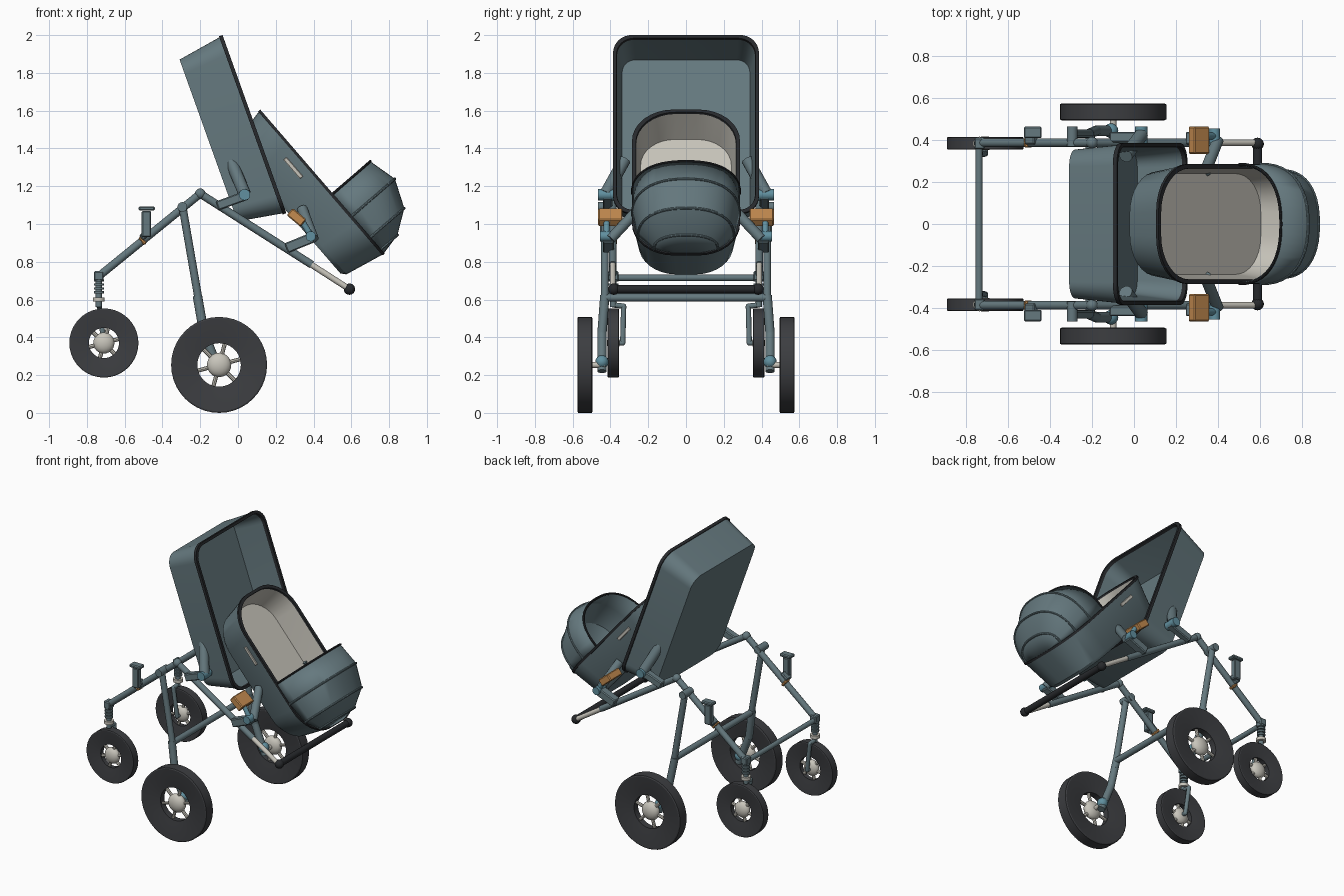
import bpy, bmesh, math
from mathutils import Vector, Matrix

cube = bpy.data.objects.get("Cube")
if cube:
    bpy.data.objects.remove(cube, do_unlink=True)


def material(name, rgb):
    m = bpy.data.materials.new(name)
    m.use_nodes = True
    m.diffuse_color = (*rgb, 1)
    m.node_tree.nodes["Principled BSDF"].inputs["Base Color"].default_value = (*rgb, 1)
    return m


TEAL = material("grey teal", (0.13, 0.19, 0.21))
BLUE = material("pin blue", (0.12, 0.28, 0.35))
BLACK = material("trim black", (0.02, 0.022, 0.025))
TYRE = material("tyre grey", (0.045, 0.047, 0.052))
CREAM = material("cream", (0.58, 0.56, 0.5))
ORANGE = material("orange", (0.55, 0.26, 0.08))
made = []


def finish(name, bm, *mats):
    bmesh.ops.recalc_face_normals(bm, faces=bm.faces)
    mesh = bpy.data.meshes.new(name)
    bm.to_mesh(mesh)
    bm.free()
    for m in mats:
        mesh.materials.append(m)
    ob = bpy.data.objects.new(name, mesh)
    bpy.context.collection.objects.link(ob)
    made.append(ob)
    return ob


def tube(name, pts, r, mat, sides=14):
    """Straight pipes through the points, with ball joints at the bends."""
    bm = bmesh.new()
    pts = [Vector(p) for p in pts]
    for a, b in zip(pts, pts[1:]):
        turn = (b - a).to_track_quat('Z', 'Y').to_matrix().to_4x4()
        bmesh.ops.create_cone(bm, cap_ends=True, segments=sides, radius1=r, radius2=r,
                              depth=(b - a).length,
                              matrix=Matrix.Translation((a + b) / 2) @ turn)
    for p in pts[1:-1]:
        bmesh.ops.create_uvsphere(bm, u_segments=sides, v_segments=8, radius=r,
                                  matrix=Matrix.Translation(p))
    return finish(name, bm, mat)


def ball(name, p, r, mat, squash=1):
    bm = bmesh.new()
    bmesh.ops.create_uvsphere(bm, u_segments=20, v_segments=12, radius=r,
                              matrix=Matrix.Translation(p) @ Matrix.Diagonal((1, squash, 1, 1)))
    return finish(name, bm, mat)


def box(name, p, size, mat, tilt=0, bevel=0.006):
    """Bevelled box, its x end raised by tilt degrees."""
    bm = bmesh.new()
    bmesh.ops.create_cube(bm, size=1, matrix=Matrix.Diagonal((*size, 1)))
    bmesh.ops.bevel(bm, geom=bm.edges[:], offset=bevel, segments=1, affect='EDGES')
    bm.transform(Matrix.Translation(p) @ Matrix.Rotation(math.radians(-tilt), 4, 'Y'))
    return finish(name, bm, mat)


def frame(origin, along):
    """Maps (along, across, out of the opening) to the world."""
    o, u = Vector(origin), Vector(along).normalized()
    n = Vector((-u.z, 0, u.x))
    return lambda a, y, h: o + u * a + Vector((0, y, 0)) + n * h


def basin(name, at, sections, mats):
    """Lofted rounded rectangles: (height, start, end, half width, radius, material)."""
    bm = bmesh.new()
    loops = []
    for h, a0, a1, w, r, _ in sections:
        loop = []
        for q, (ca, cy) in enumerate(((a1 - r, w - r), (a0 + r, w - r),
                                      (a0 + r, r - w), (a1 - r, r - w))):
            for k in range(9):
                t = (q + k / 8) * math.pi / 2
                loop.append(bm.verts.new(at(ca + r * math.cos(t), cy + r * math.sin(t), h)))
        loops.append(loop)
    bm.faces.new(loops[0])
    for sec, a, b in zip(sections[1:], loops, loops[1:]):
        for i in range(len(a)):
            j = (i + 1) % len(a)
            bm.faces.new((a[i], a[j], b[j], b[i])).material_index = sec[5]
    bm.faces.new(loops[-1]).material_index = sections[-1][5]
    return finish(name, bm, *mats)


# Large seat tub
tub = frame((-0.08, 0, 1.995), (0.335, 0, -0.935))
basin("seat_tub", tub, [
    (-0.258, 0.04, 0.95, 0.355, 0.08, 0), (-0.02, 0, 0.99, 0.378, 0.1, 0),
    (-0.02, -0.006, 0.996, 0.386, 0.1, 1), (0, -0.006, 0.996, 0.386, 0.1, 1),
    (0, 0.012, 0.978, 0.368, 0.09, 1), (-0.02, 0.014, 0.976, 0.365, 0.09, 1),
    (-0.235, 0.05, 0.94, 0.338, 0.07, 0)], (TEAL, BLACK))

# Carry cot with a pale lining
cot = frame((0.12, 0, 1.603), (0.654, 0, -0.757))
basin("carry_cot", cot, [
    (-0.246, 0.07, 0.93, 0.235, 0.18, 0), (-0.225, 0.045, 0.955, 0.25, 0.2, 0),
    (-0.015, 0, 1, 0.28, 0.22, 0), (-0.015, -0.004, 1.004, 0.286, 0.22, 1),
    (0, -0.004, 1.004, 0.286, 0.22, 1), (0, 0.015, 0.985, 0.266, 0.21, 1),
    (-0.012, 0.017, 0.983, 0.264, 0.21, 1), (-0.18, 0.05, 0.95, 0.24, 0.18, 2)],
    (TEAL, BLACK, CREAM))

# Hood: arches across the cot joined by straight panels
arches = [(0.585, 0.285, 0.262), (0.74, 0.285, 0.3), (0.89, 0.255, 0.236),
          (0.974, 0.17, 0.116), (1.0, 0.07, 0.0)]


def arch(a, w, h, n=24):
    pts = []
    for i in range(n + 1):
        t = math.pi * i / n
        c, s = math.cos(t), math.sin(t)
        pts.append(cot(a, w * math.copysign(abs(c) ** 0.85, c), h * max(s, 0) ** 0.85))
    return pts


bm = bmesh.new()
rows = [[bm.verts.new(p) for p in arch(*a)] for a in arches]
for r0, r1 in zip(rows, rows[1:]):
    for i in range(len(r0) - 1):
        bm.faces.new((r0[i], r0[i + 1], r1[i + 1], r1[i]))
hood = finish("hood", bm, TEAL)
mod = hood.modifiers.new("thickness", 'SOLIDIFY')
mod.thickness = 0.01
for i, a in enumerate(arches[:-1]):
    tube("hood_rib_%d" % i, arch(*a), 0.007, BLACK if i == 0 else TEAL, 8)


def wheel(name, x, y, z, r, half, hole, s):
    """Tyre ring, rim, spokes and hub about the y axis."""
    profile = [(hole, -half * 0.55), (r * 0.72, -half * 0.85), (r * 0.97, -half), (r, -half * 0.9),
               (r, half * 0.9), (r * 0.97, half), (r * 0.72, half * 0.85), (hole, half * 0.55)]
    n = 40
    bm = bmesh.new()
    rings = []
    for k in range(n):
        t = 2 * math.pi * k / n
        rings.append([bm.verts.new((x + q * math.cos(t), y + d, z + q * math.sin(t)))
                      for q, d in profile])
    for k in range(n):
        a, b = rings[k], rings[(k + 1) % n]
        for i in range(len(profile)):
            j = (i + 1) % len(profile)
            bm.faces.new((a[i], a[j], b[j], b[i]))
    finish(name + "_tyre", bm, TYRE)
    for k in range(6):
        t = math.pi * (k / 3 + 1 / 12)
        d = Vector((math.cos(t), 0, math.sin(t)))
        c = Vector((x, y, z))
        tube(name + "_spoke_%d" % k, [c, c + d * (hole + 0.01)], 0.011, CREAM, 8)
    ball(name + "_hub", (x, y, z), r * 0.12 + 0.034, CREAM, 0.6)


for s, side in ((1, "left"), (-1, "right")):
    def N(part):
        return side + "_" + part

    # Wheels and axles
    wheel(N("rear_wheel"), -0.1, s * 0.535, 0.254, 0.254, 0.04, 0.115, s)
    wheel(N("front_wheel"), -0.71, s * 0.385, 0.37, 0.183, 0.03, 0.08, s)
    tube(N("rear_axle"), [(-0.1, s * 0.43, 0.254), (-0.1, s * 0.54, 0.254)], 0.016, CREAM)
    ball(N("axle_joint"), (-0.11, s * 0.445, 0.27), 0.035, BLUE)

    # Frame tubes
    tube(N("front_bar"), [(-0.735, s * 0.388, 0.725), (-0.2, s * 0.388, 1.16)], 0.021, TEAL)
    tube(N("push_bar"), [(-0.2, s * 0.388, 1.16), (0.39, s * 0.388, 0.785)], 0.021, TEAL)
    ball(N("top_joint"), (-0.2, s * 0.388, 1.16), 0.028, TEAL)
    tube(N("rear_leg"), [(-0.295, s * 0.43, 1.1), (-0.2, s * 0.43, 0.55)], 0.021, TEAL)
    tube(N("rear_leg_sleeve"), [(-0.215, s * 0.43, 0.62), (-0.18, s * 0.445, 0.42),
                                (-0.1, s * 0.445, 0.22)], 0.025, TEAL)
    tube(N("leg_pivot"), [(-0.295, s * 0.37, 1.09), (-0.295, s * 0.465, 1.09)], 0.026, TEAL)
    tube(N("handle_tube"), [(0.38, s * 0.388, 0.79), (0.59, s * 0.388, 0.655)], 0.016, CREAM)
    ball(N("handle_end"), (0.59, s * 0.382, 0.655), 0.03, BLACK)

    # Front suspension and fork
    tube(N("fork_post"), [(-0.737, s * 0.385, 0.56), (-0.737, s * 0.385, 0.74)], 0.017, TEAL)
    box(N("fork_head"), (-0.737, s * 0.385, 0.725), (0.05, 0.055, 0.05), TEAL)
    for k in range(4):
        z = 0.632 + 0.021 * k
        tube(N("spring_coil_%d" % k), [(-0.737, s * 0.385, z), (-0.737, s * 0.385, z + 0.012)],
             0.027, TEAL)
    tube(N("fork_collar"), [(-0.737, s * 0.385, 0.59), (-0.737, s * 0.385, 0.612)], 0.032, CREAM)
    tube(N("fork_leg"), [(-0.737, s * 0.39, 0.572), (-0.735, s * 0.33, 0.565),
                         (-0.71, s * 0.335, 0.37), (-0.71, s * 0.385, 0.37)], 0.014, TEAL)

    # Accessory clip on the front bar
    box(N("clip_post"), (-0.485, s * 0.435, 1.0), (0.05, 0.04, 0.14), TEAL)
    box(N("clip_top"), (-0.483, s * 0.437, 1.082), (0.085, 0.055, 0.022), TEAL)
    box(N("clip_foot"), (-0.49, s * 0.41, 0.945), (0.06, 0.06, 0.035), TEAL, 39)
    box(N("clip_band"), (-0.505, s * 0.388, 0.912), (0.02, 0.048, 0.048), ORANGE, 39)

    # Tub mount
    box(N("tub_mount"), (-0.03, s * 0.415, 1.125), (0.17, 0.05, 0.05), TEAL, 20)
    tube(N("tub_arm"), [(-0.04, s * 0.325, 1.34), (0.035, s * 0.425, 1.16)], 0.033, TEAL)
    tube(N("tub_pin"), [(0.035, s * 0.38, 1.155), (0.035, s * 0.465, 1.155)], 0.03, BLUE)

    # Cot mount
    box(N("cot_mount"), (0.325, s * 0.41, 0.9), (0.15, 0.06, 0.055), TEAL, 22)
    tube(N("cot_arm"), [(0.34, s * 0.25, 1.08), (0.4, s * 0.4, 0.92)], 0.028, TEAL)
    tube(N("cot_pin"), [(0.385, s * 0.375, 0.935), (0.385, s * 0.455, 0.935)], 0.027, BLUE)
    box(N("cot_latch"), (0.31, s * 0.4, 1.035), (0.095, 0.13, 0.05), ORANGE, -40)
    tube(N("latch_link"), [(0.33, s * 0.42, 1.03), (0.385, s * 0.42, 0.94)], 0.016, BLUE)
    box(N("cot_side_strip"), cot(0.345, s * 0.274, -0.07), (0.135, 0.012, 0.022), CREAM, -49, 0.003)

# Cross members
tube("front_cross_bar", [(-0.74, -0.385, 0.715), (-0.74, 0.385, 0.715)], 0.017, TEAL)
tube("rear_cross_bar", [(-0.21, -0.43, 0.61), (-0.21, 0.43, 0.61)], 0.021, TEAL)
tube("handle_grip", [(0.59, -0.38, 0.655), (0.59, 0.38, 0.655)], 0.022, BLACK)

bpy.ops.object.select_all(action='DESELECT')
for ob in made:
    ob.select_set(True)
bpy.context.view_layer.objects.active = made[0]
bpy.ops.object.shade_smooth_by_angle(angle=math.radians(30))
